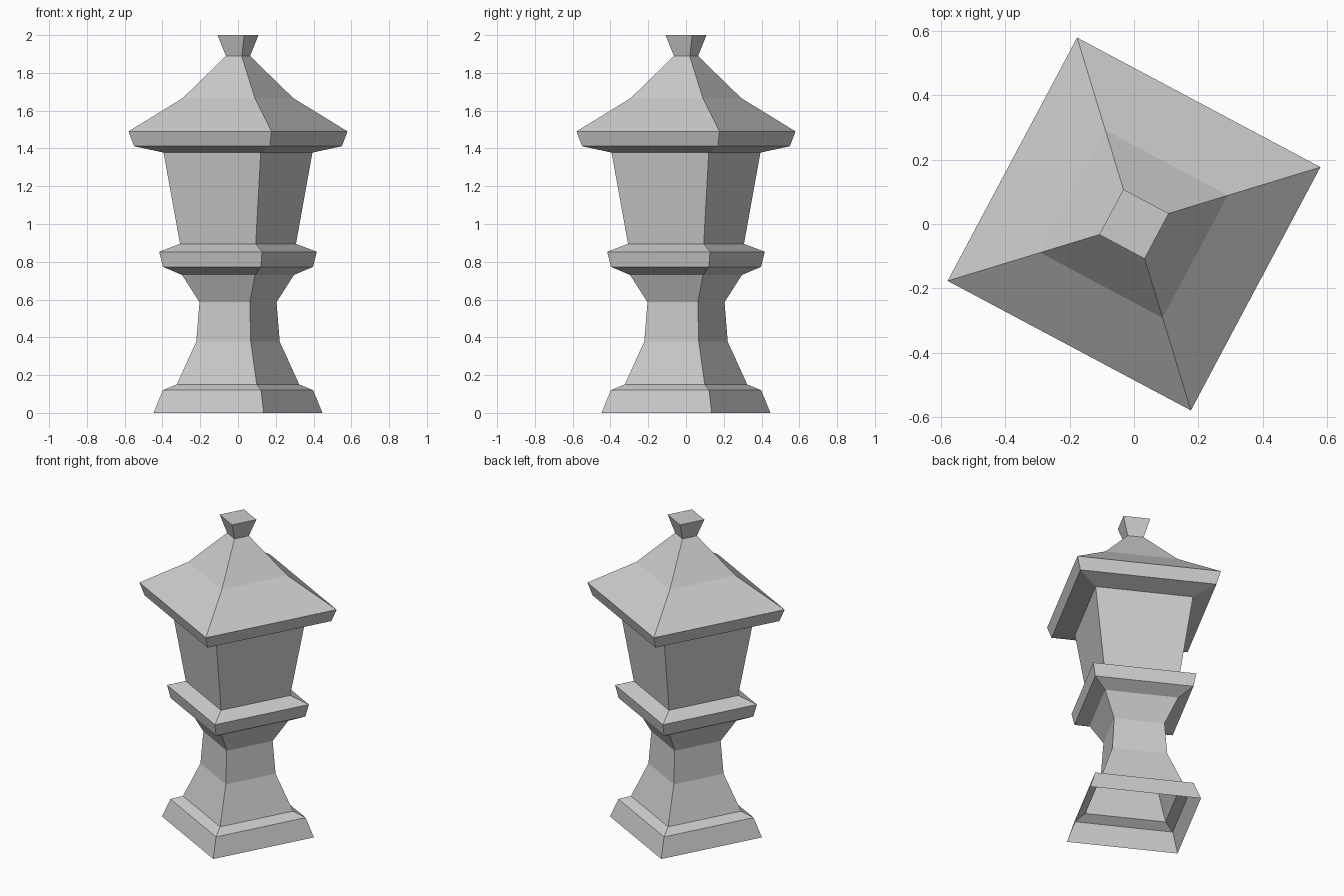
import bpy
import bmesh
from math import cos, sin, pi, atan2

cube = bpy.data.objects.get("Cube")
if cube:
    bpy.data.objects.remove(cube, do_unlink=True)

stone = bpy.data.materials.new("grey_stone")
stone.use_nodes = True
GREY = (0.6, 0.6, 0.6, 1)
stone.diffuse_color = GREY
stone.node_tree.nodes["Principled BSDF"].inputs["Base Color"].default_value = GREY

TURN = atan2(0.177, 0.58)   # the whole lantern is twisted about z


def square_shell(name, profile, cap=False):
    """Four-sided open shell from (half width across x, height) pairs."""
    bm = bmesh.new()
    rings = []
    for extent, z in profile:
        r = extent / cos(TURN)
        angles = [TURN + k * pi / 2 for k in range(4)]
        rings.append([bm.verts.new((r * cos(a), r * sin(a), z)) for a in angles])
    for low, high in zip(rings, rings[1:]):
        for k in range(4):
            n = (k + 1) % 4
            bm.faces.new((low[k], low[n], high[n], high[k]))
    if cap:
        bm.faces.new(rings[-1])
    mesh = bpy.data.meshes.new(name)
    bm.to_mesh(mesh)
    bm.free()
    mesh.materials.append(stone)
    obj = bpy.data.objects.new(name, mesh)
    bpy.context.collection.objects.link(obj)


# Rings where neighbouring parts meet
foot_top = (0.324, 0.151)
neck_top = (0.296, 0.73)
ledge_top = (0.307, 0.895)
eave_start = (0.394, 1.378)
roof_peak = (0.064, 1.889)

# Hollow foot, open underneath
square_shell("foot", [(0.447, 0), (0.398, 0.12), foot_top])
# Waisted pedestal
square_shell("pedestal", [foot_top, (0.221, 0.377), (0.204, 0.586), neck_top])
# Ledge under the lantern box
square_shell("ledge", [neck_top, (0.397, 0.773), (0.417, 0.853), ledge_top])
# Flared lantern box
square_shell("lantern_box", [ledge_top, eave_start])
# Swept roof with eaves
square_shell("roof", [eave_start, (0.55, 1.412), (0.58, 1.49), (0.292, 1.667), roof_peak])
# Finial with flat top
square_shell("finial", [roof_peak, (0.108, 2.0)], cap=True)
